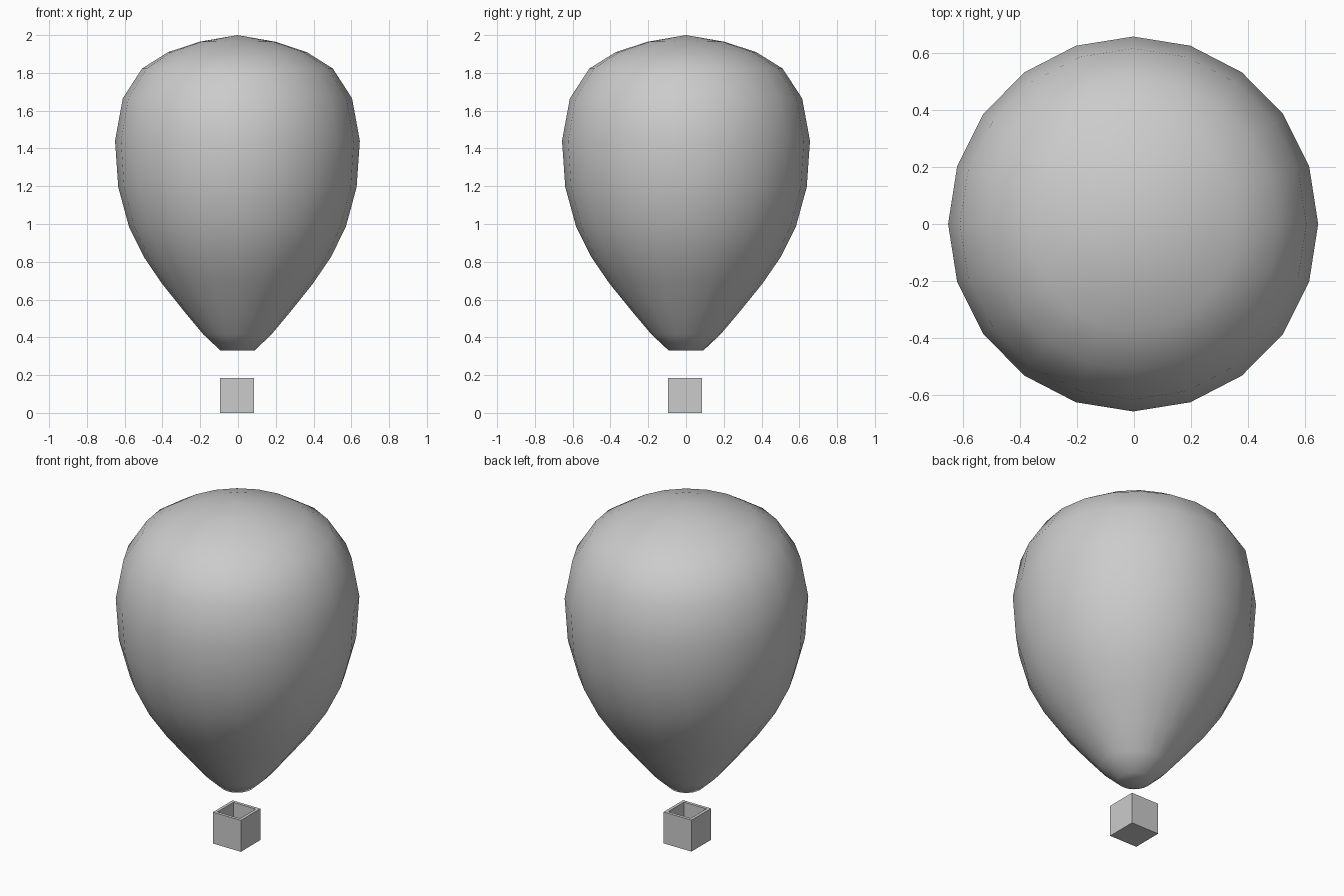
import bpy, bmesh
from math import sin, cos, pi

if "Cube" in bpy.data.objects:
    bpy.data.objects.remove(bpy.data.objects["Cube"])


def make_object(name, bm, smooth=False):
    bmesh.ops.recalc_face_normals(bm, faces=bm.faces[:])
    for f in bm.faces:
        f.smooth = smooth
    mesh = bpy.data.meshes.new(name)
    bm.to_mesh(mesh)
    bm.free()
    obj = bpy.data.objects.new(name, mesh)
    bpy.context.collection.objects.link(obj)
    return obj


# Balloon envelope: (radius, height) profile turned in 20 sides, smooth
SIDES = 20
profile = [(0.20, 1.965), (0.367, 1.91), (0.505, 1.823), (0.607, 1.665),
           (0.648, 1.44), (0.631, 1.195), (0.574, 0.985), (0.495, 0.825),
           (0.40, 0.685), (0.28, 0.535), (0.18, 0.415), (0.09, 0.33)]
bm = bmesh.new()
rings = []
for r, z in profile:
    rings.append([bm.verts.new((r * cos(2 * pi * i / SIDES) - 0.003,
                                1.013 * r * sin(2 * pi * i / SIDES), z))
                  for i in range(SIDES)])
crown = bm.verts.new((-0.003, 0, 2.0))
for i in range(SIDES):
    j = (i + 1) % SIDES
    bm.faces.new((crown, rings[0][i], rings[0][j]))
    for a, b in zip(rings, rings[1:]):
        bm.faces.new((a[i], b[i], b[j], a[j]))
bm.faces.new(rings[-1])
make_object("envelope", bm, smooth=True)

# Basket: open-topped box with thin walls and a floor
HALF, HEIGHT, WALL = 0.091, 0.185, 0.018
CX = CY = -0.005
bm = bmesh.new()


def square(h, z):
    return [bm.verts.new((CX + sx * h, CY + sy * h, z))
            for sx, sy in ((-1, -1), (1, -1), (1, 1), (-1, 1))]


loops = [square(HALF, 0), square(HALF, HEIGHT),
         square(HALF - WALL, HEIGHT), square(HALF - WALL, WALL)]
for a, b in zip(loops, loops[1:]):
    for i in range(4):
        j = (i + 1) % 4
        bm.faces.new((a[i], a[j], b[j], b[i]))
bm.faces.new(loops[0])
bm.faces.new(loops[-1])
make_object("basket", bm)
